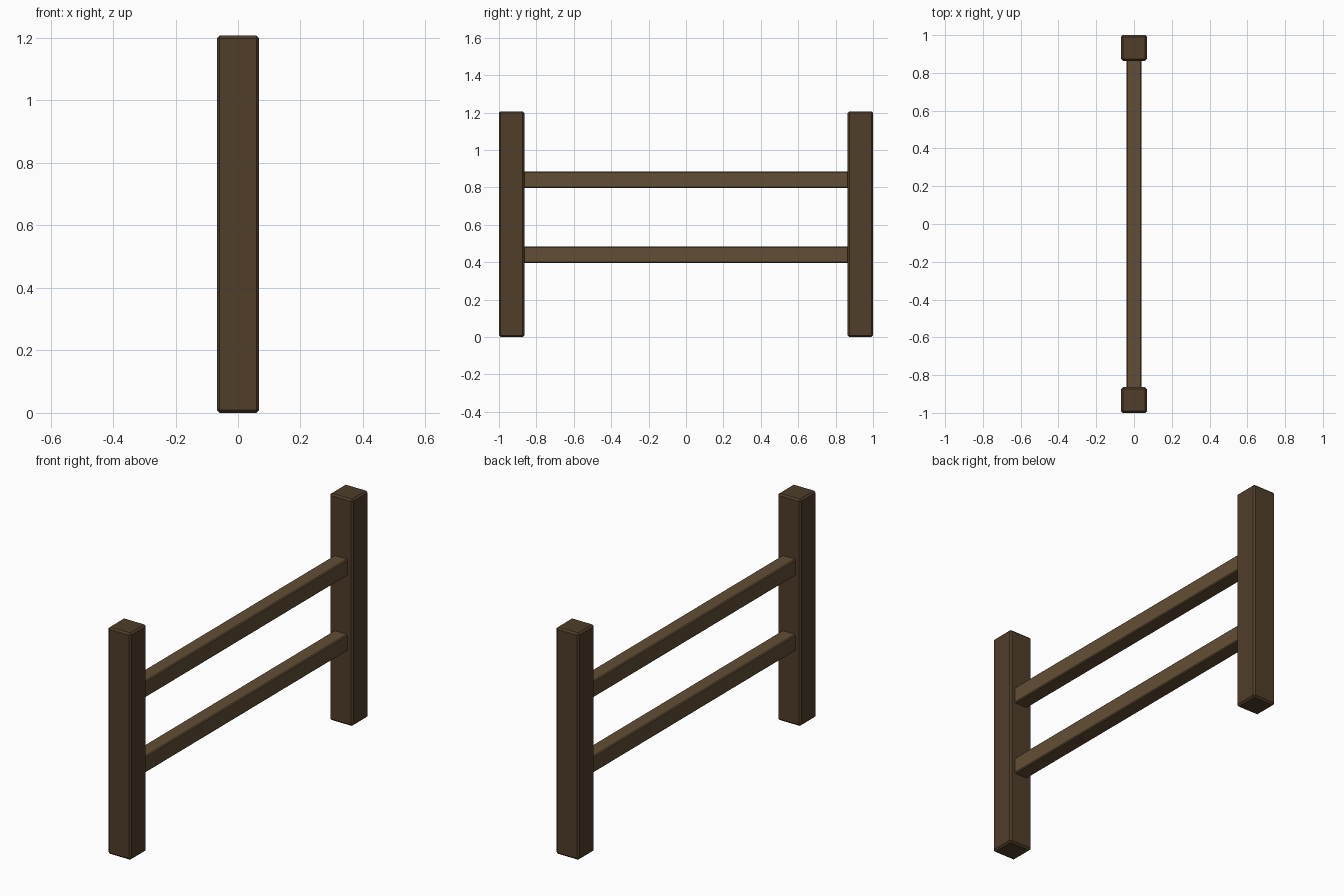
import bpy

if "Cube" in bpy.data.objects:
    bpy.data.objects.remove(bpy.data.objects["Cube"])


def material(name, color):
    mat = bpy.data.materials.new(name)
    mat.diffuse_color = color
    mat.use_nodes = True
    mat.node_tree.nodes["Principled BSDF"].inputs["Base Color"].default_value = mat.diffuse_color
    return mat


def beam(name, center, size, bevel, mat):
    bpy.ops.mesh.primitive_cube_add(size=1, location=center)
    obj = bpy.context.object
    obj.name = name
    obj.scale = size
    bpy.ops.object.transform_apply(location=False, rotation=False, scale=True)
    mod = obj.modifiers.new("edge_bevel", 'BEVEL')
    mod.width = bevel
    mod.segments = 1
    obj.data.materials.append(mat)
    return obj


dark_wood = material("dark_wood", (0.080, 0.047, 0.023, 1))
light_wood = material("light_wood", (0.122, 0.076, 0.036, 1))

POST_W, POST_H = 0.136, 1.207
post_y = 1 - POST_W / 2

# Upright posts at both ends
for name, side in (("near_post", -1), ("far_post", 1)):
    beam(name, (0, side * post_y, POST_H / 2), (POST_W, POST_W, POST_H), 0.009, dark_wood)

# Two horizontal rails let into the posts
for name, z in (("lower_rail", 0.441), ("upper_rail", 0.841)):
    beam(name, (0, 0, z), (0.08, 2 * post_y, 0.088), 0.005, light_wood)
